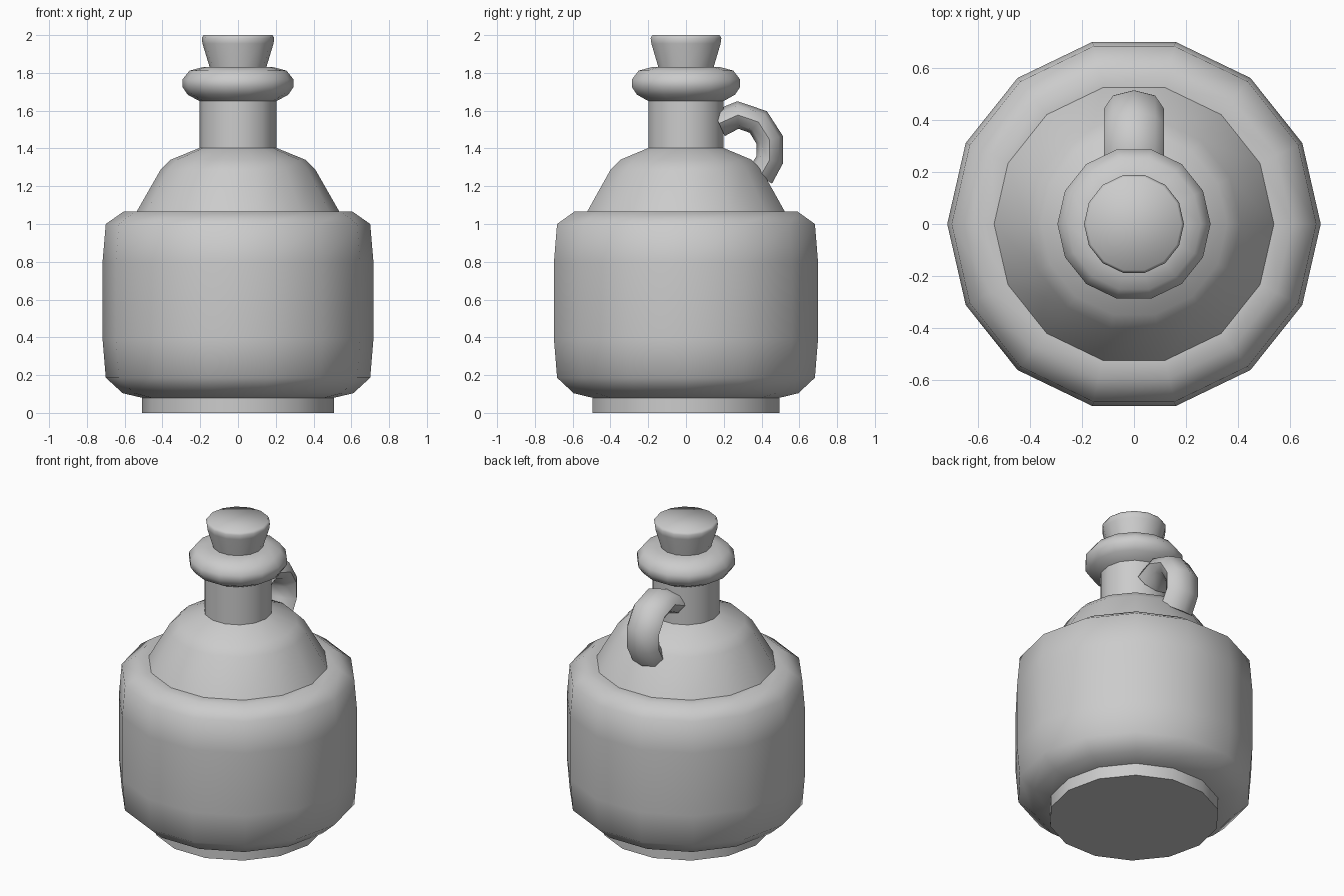
import bpy, bmesh
from math import cos, sin, pi, radians, atan2
from mathutils import Vector

if "Cube" in bpy.data.objects:
    bpy.data.objects.remove(bpy.data.objects["Cube"])

SIDES = 14


def finish(name, bm, angle):
    bmesh.ops.recalc_face_normals(bm, faces=bm.faces[:])
    me = bpy.data.meshes.new(name)
    bm.to_mesh(me)
    bm.free()
    ob = bpy.data.objects.new(name, me)
    bpy.context.collection.objects.link(ob)
    bpy.ops.object.select_all(action='DESELECT')
    bpy.context.view_layer.objects.active = ob
    ob.select_set(True)
    bpy.ops.object.shade_smooth_by_angle(angle=radians(angle))
    return ob


def skin(name, rings, angle):
    """Bridge a list of closed point rings and cap both ends."""
    bm = bmesh.new()
    loops = [[bm.verts.new(p) for p in ring] for ring in rings]
    n = len(loops[0])
    for a, b in zip(loops, loops[1:]):
        for i in range(n):
            j = (i + 1) % n
            bm.faces.new((a[i], a[j], b[j], b[i]))
    bm.faces.new(loops[0])
    bm.faces.new(loops[-1])
    return finish(name, bm, angle)


def lathe(name, profile, angle=58):
    rings = [[(r * cos(2 * pi * i / SIDES), r * sin(2 * pi * i / SIDES), z)
              for i in range(SIDES)] for r, z in profile]
    return skin(name, rings, angle)


# Jug: foot, body, shoulder, neck and rolled lip in one profile
lathe("jug_body", [
    (0.508, 0), (0.508, 0.08), (0.61, 0.104), (0.70, 0.186), (0.717, 0.39),
    (0.717, 0.80), (0.70, 1.0), (0.607, 1.065), (0.537, 1.065),
    (0.41, 1.287), (0.357, 1.34), (0.203, 1.403), (0.203, 1.65),
    (0.267, 1.685), (0.294, 1.725), (0.294, 1.765), (0.257, 1.812),
    (0.18, 1.832)])

# Stopper
lathe("cork", [(0.145, 1.80), (0.15, 1.83), (0.188, 1.955), (0.192, 1.985), (0.182, 2.0)], 75)

# Handle: flattened oval swept along an arc from neck to shoulder
path = [Vector((0, y, z)) for y, z in [
    (0.175, 1.532), (0.275, 1.577), (0.383, 1.54), (0.443, 1.445),
    (0.443, 1.34), (0.392, 1.25)]]
rings = []
for k, p in enumerate(path):
    t = (path[min(k + 1, len(path) - 1)] - path[max(k - 1, 0)]).normalized()
    normal = Vector((0, -t.z, t.y))
    rings.append([p + Vector((0.115 * cos(a), 0, 0)) + normal * (0.073 * sin(a))
                  for a in (2 * pi * i / 8 for i in range(8))])
skin("handle", rings, 60)
